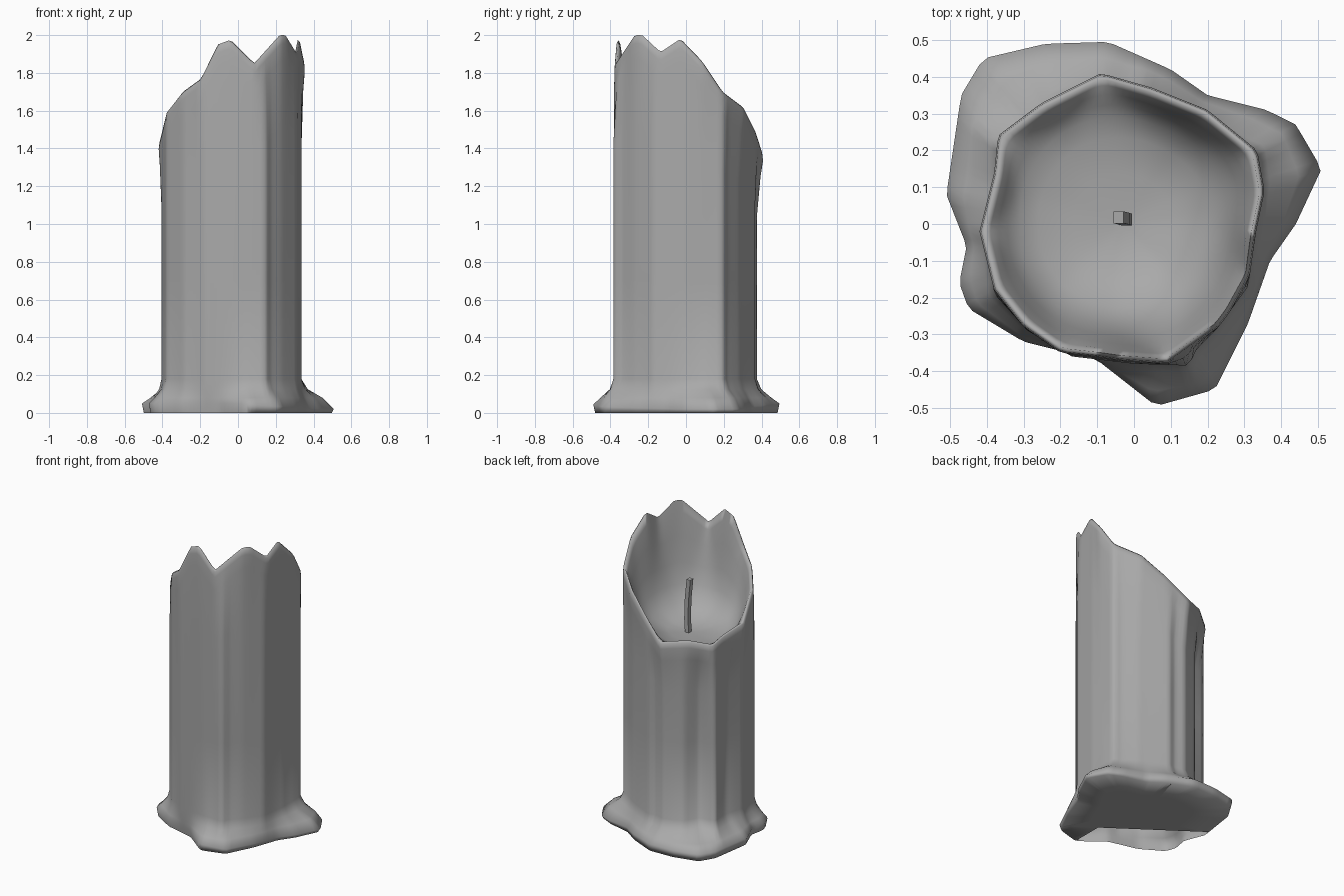
import bpy, bmesh, math
from mathutils import Vector

if "Cube" in bpy.data.objects:
    bpy.data.objects.remove(bpy.data.objects["Cube"])

N = 120
C = Vector((-0.03, 0.0, 0.0))

# Plan outlines, counter-clockwise
PUDDLE = [(0.51, 0.15), (0.44, 0.27), (0.36, 0.31), (0.2, 0.35), (0.1, 0.42), (-0.07, 0.495),
          (-0.24, 0.49), (-0.41, 0.45), (-0.47, 0.35), (-0.51, 0.08), (-0.455, -0.06),
          (-0.475, -0.16), (-0.45, -0.23), (-0.3, -0.32), (-0.1, -0.37), (0.06, -0.495),
          (0.22, -0.45), (0.31, -0.27), (0.37, -0.1), (0.44, 0.0)]
BODY = [(0.335, 0.0), (0.335, 0.2), (0.29, 0.215), (0.2, 0.28), (0.02, 0.37), (-0.02, 0.355),
        (-0.09, 0.375), (-0.21, 0.33), (-0.265, 0.24), (-0.37, 0.22), (-0.365, 0.1), (-0.405, -0.02),
        (-0.38, -0.19), (-0.29, -0.29), (-0.17, -0.36), (0.0, -0.38), (0.15, -0.385), (0.17, -0.34),
        (0.23, -0.28), (0.31, -0.17)]
# Broken rim, with heights
RIM = [(0.33, -0.03, 1.98), (0.355, 0.09, 1.86), (0.335, 0.2, 1.7), (0.2, 0.31, 1.62),
       (0.05, 0.37, 1.5), (-0.09, 0.41, 1.38), (-0.25, 0.33, 1.4), (-0.37, 0.24, 1.37),
       (-0.38, 0.14, 1.4), (-0.42, -0.02, 1.44), (-0.38, -0.18, 1.6), (-0.3, -0.28, 1.7),
       (-0.2, -0.35, 1.77), (-0.11, -0.36, 1.95), (-0.04, -0.37, 1.975), (0.09, -0.38, 1.85),
       (0.23, -0.28, 2.0), (0.26, -0.24, 2.0), (0.315, -0.14, 1.91)]

grey = bpy.data.materials.new("wax_grey")
grey.diffuse_color = (0.4, 0.4, 0.4, 1)
grey.use_nodes = True
grey.node_tree.nodes["Principled BSDF"].inputs["Base Color"].default_value = grey.diffuse_color


def sample(poly):
    """Points where N evenly spaced rays from the axis meet an outline."""
    pts = [Vector((*p, 0.0)[:3]) - C for p in poly]
    out = []
    for i in range(N):
        a = 2 * math.pi * i / N
        d = Vector((math.cos(a), math.sin(a), 0))
        for p, q in zip(pts, pts[1:] + pts[:1]):
            cp = d.x * p.y - d.y * p.x
            cq = d.x * q.y - d.y * q.x
            if cp <= 0 < cq:
                m = p.lerp(q, cp / (cp - cq))
                if m.x * d.x + m.y * d.y > 0:
                    out.append(m + C)
                    break
    return out


def blur(pts, w):
    """Average each point's radius and height with its neighbours."""
    out = []
    for i in range(N):
        near = [pts[(i + k) % N] for k in range(-w, w + 1)]
        r = sum((at(p, 0) - C).length for p in near) / len(near)
        a = 2 * math.pi * i / N
        out.append(C + Vector((r * math.cos(a), r * math.sin(a), sum(p.z for p in near) / len(near))))
    return out


def at(p, z):
    return Vector((p.x, p.y, z))


def inset(p, f, z):
    return at(C + (p - C) * f, z)


def loft(name, rings, angle, gap=()):
    """Skin a stack of rings, capping both ends; gap planes open the underside."""
    bm = bmesh.new()
    vs = [[bm.verts.new(p) for p in r] for r in rings]
    n = len(vs[0])
    for r, s in zip(vs, vs[1:]):
        for i in range(n):
            j = (i + 1) % n
            bm.faces.new((r[i], r[j], s[j], s[i]))
    bm.faces.new(vs[0][::-1])
    bm.faces.new(vs[-1])
    bmesh.ops.recalc_face_normals(bm, faces=bm.faces)

    def underside():
        return [f for f in bm.faces if all(v.co.z < 1e-4 for v in f.verts)]
    for co, no in gap:
        faces = underside()
        geom = faces + list({e for f in faces for e in f.edges}) + list({v for f in faces for v in f.verts})
        bmesh.ops.bisect_plane(bm, geom=geom, dist=1e-5, plane_co=co, plane_no=no)
    if gap:
        hole = [f for f in underside()
                if all((f.calc_center_median() - co).dot(no) > 0 for co, no in gap)]
        bmesh.ops.delete(bm, geom=hole, context='FACES')
    me = bpy.data.meshes.new(name)
    bm.to_mesh(me)
    bm.free()
    me.materials.append(grey)
    ob = bpy.data.objects.new(name, me)
    bpy.context.collection.objects.link(ob)
    bpy.ops.object.select_all(action='DESELECT')
    ob.select_set(True)
    bpy.context.view_layer.objects.active = ob
    bpy.ops.object.shade_smooth_by_angle(angle=math.radians(angle))


puddle, body, rim = sample(PUDDLE), sample(BODY), sample(RIM)

# Underside and puddle skirt: soft lip, then slope up to the column
rings = [[inset(p, f, 0) for p in puddle] for f in (0.1, 0.6, 0.98)]
rings += [[at(p, 0.05 - 0.03 * min(1, max(0, p.x / 0.4))) for p in puddle],
          [at(b.lerp(p, 0.65), 0.08) for p, b in zip(puddle, body)],
          [at(b.lerp(p, 0.2), 0.125) for p, b in zip(puddle, body)]]
# Column
rings += [[at(b, 0.18) for b in body],
          [at(b, 0.7) for b in body],
          [at(b, r.z * 0.75) for b, r in zip(body, rim)],
          [at(b.lerp(r, 0.6), r.z - 0.13) for b, r in zip(body, rim)],
          [at(r, r.z - 0.045) for r in rim],
          [inset(r, 0.99, r.z - 0.01) for r in rim],
          [inset(r, 0.965, r.z) for r in rim]]
# Melted hollow, getting rounder towards the floor
FLOOR = 1.285
for f, h, w in [(0.93, 0.9, 1), (0.88, 0.7, 3), (0.82, 0.47, 5), (0.74, 0.28, 7),
                (0.6, 0.13, 9), (0.35, 0.03, 10), (0.06, 0, 12)]:
    rings.append([inset(r, f, FLOOR + (r.z - FLOOR) * h) for r in blur(rim, w)])
loft("candle_wax", rings, 115,
     gap=[(Vector((0.06, -0.27, 0)), Vector((-1, 0, 0))),
          (Vector((0.06, -0.27, 0)), Vector((-0.355, -0.5, 0)).normalized())])

# Bent wick
path = [(-0.03, 0.015, 1.25), (-0.02, 0.012, 1.37), (-0.025, 0.014, 1.5), (-0.042, 0.018, 1.645)]
square = [(-1, -1), (1, -1), (1, 1), (-1, 1)]
loft("wick", [[Vector((x + 0.014 * u, y + 0.016 * v, z)) for u, v in square] for x, y, z in path], 30)
